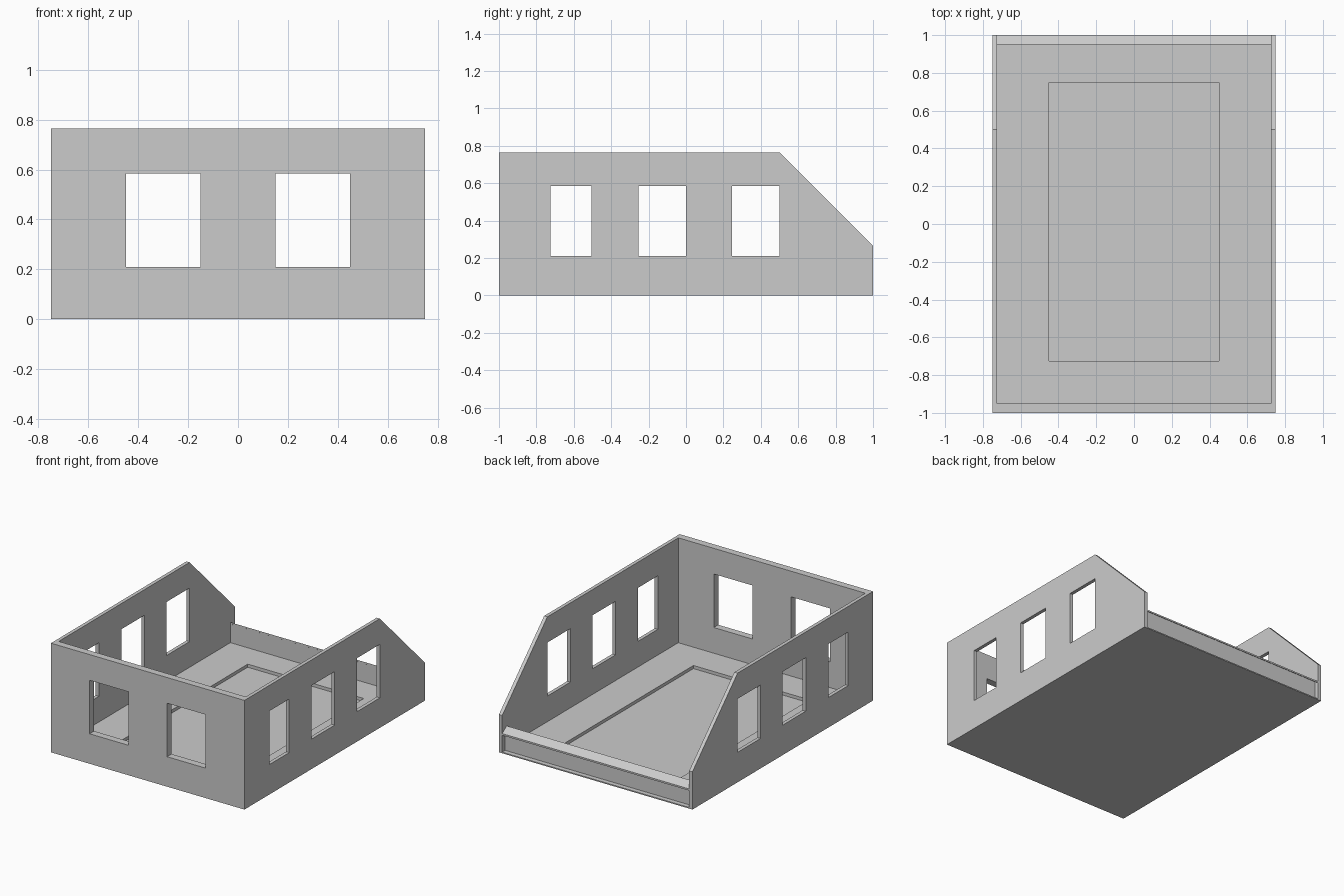
import bpy
from mathutils import Matrix

if "Cube" in bpy.data.objects:
    bpy.data.objects.remove(bpy.data.objects["Cube"])

BASE = 0.008   # top of the thin base plate
FLOOR = 0.03   # top of the raised floor frame
TOP = 0.765    # top of the walls


def rect(a0, a1, b0, b1):
    return [(a0, b0), (a1, b0), (a1, b1), (a0, b1)]


def plate(name, loops, start, end, axis):
    """Extrude a 2D outline with holes from start to end along an axis."""
    curve = bpy.data.curves.new(name + "_outline", "CURVE")
    curve.dimensions = "2D"
    curve.fill_mode = "BOTH"
    curve.extrude = (end - start) / 2
    for pts in loops:
        spline = curve.splines.new("POLY")
        spline.points.add(len(pts) - 1)
        for p, (a, b) in zip(spline.points, pts):
            p.co = (a, b, 0, 1)
        spline.use_cyclic_u = True
    temp = bpy.data.objects.new(name + "_temp", curve)
    bpy.context.collection.objects.link(temp)
    graph = bpy.context.evaluated_depsgraph_get()
    mesh = bpy.data.meshes.new_from_object(temp.evaluated_get(graph))
    bpy.data.objects.remove(temp)
    mid = (start + end) / 2
    # columns: where the outline's a, b and depth directions point
    frames = {
        "x": Matrix(((0, 0, 1, mid), (1, 0, 0, 0), (0, 1, 0, 0), (0, 0, 0, 1))),
        "y": Matrix(((1, 0, 0, 0), (0, 0, -1, mid), (0, 1, 0, 0), (0, 0, 0, 1))),
        "z": Matrix.Translation((0, 0, mid)),
    }
    mesh.transform(frames[axis])
    for poly in mesh.polygons:
        poly.use_smooth = False
    obj = bpy.data.objects.new(name, mesh)
    bpy.context.collection.objects.link(obj)
    return obj


# Base plate and raised floor frame around a shallow rectangular recess
plate("base_plate", [rect(-0.75, 0.75, -1, 1)], 0, BASE, "z")
plate("floor_frame", [rect(-0.725, 0.725, -0.95, 0.967),
                      rect(-0.45, 0.45, -0.725, 0.75)], BASE, FLOOR, "z")

# Front wall with two windows
plate("front_wall", [rect(-0.75, 0.75, BASE, TOP),
                     rect(-0.45, -0.15, 0.21, 0.585),
                     rect(0.15, 0.45, 0.21, 0.585)], -1, -0.95, "y")

# Side walls with a sloped rear corner and three windows each
side = [(-0.95, BASE), (1, BASE), (1, 0.265), (0.5, TOP), (-0.95, TOP)]
windows = [rect(a, b, 0.21, 0.585)
           for a, b in ((-0.725, -0.505), (-0.255, 0), (0.245, 0.5))]
plate("right_wall", [side] + windows, 0.725, 0.75, "x")
plate("left_wall", [side] + windows, -0.75, -0.725, "x")

# Low rear panel, set in from the back edge, with a tilted overhanging cap
plate("rear_panel", [[(0.951, FLOOR), (0.967, FLOOR), (0.967, 0.152), (0.951, 0.163)]],
      -0.725, 0.725, "x")
plate("rear_cap", [[(0.95, 0.161), (1, 0.126), (1, 0.138), (0.95, 0.173)]],
      -0.725, 0.725, "x")
